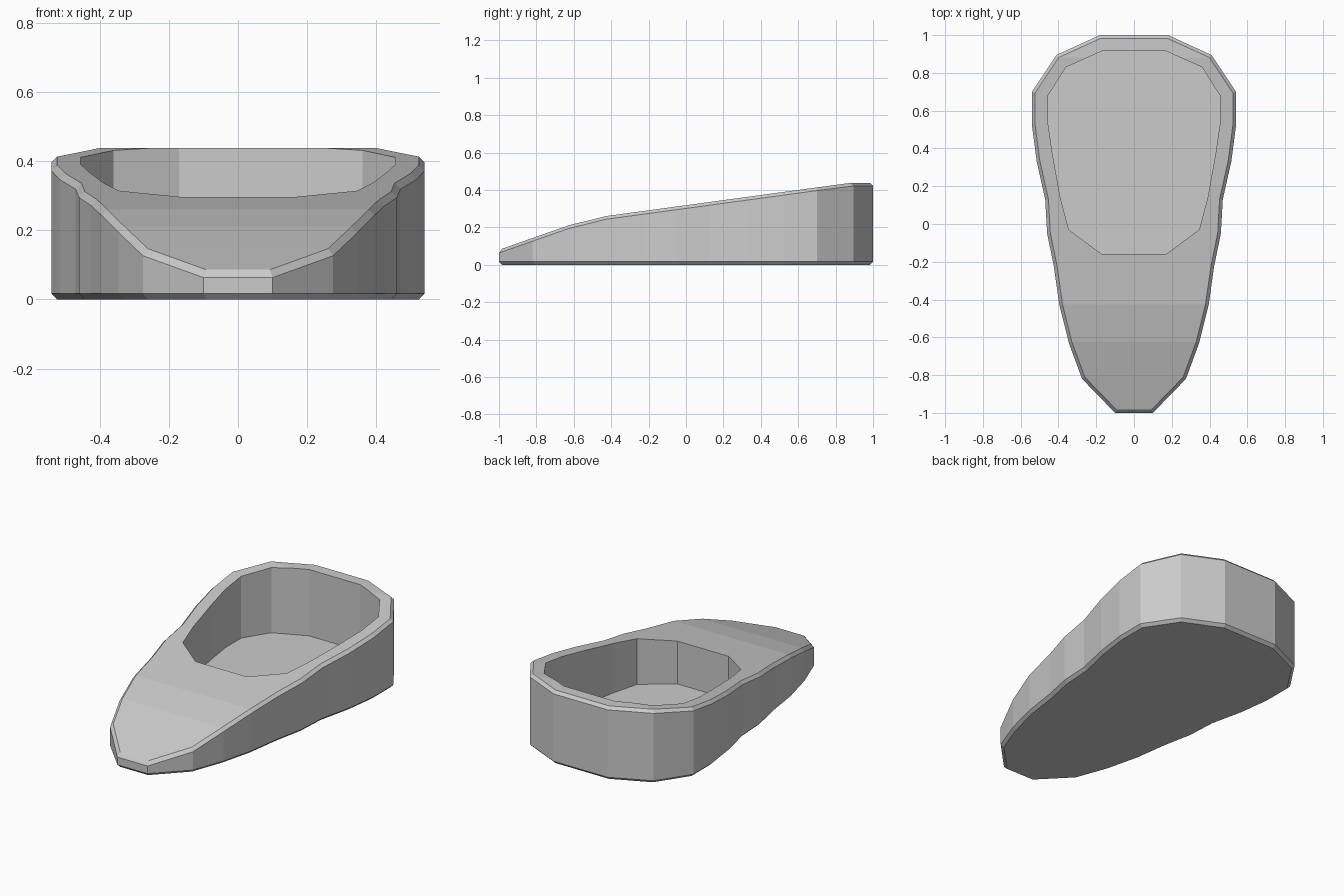
import bpy, bmesh
from mathutils import Vector

if "Cube" in bpy.data.objects:
    bpy.data.objects.remove(bpy.data.objects["Cube"])

# Right half outlines, front to back
BODY = [(0.10, -1.0), (0.275, -0.82), (0.345, -0.63), (0.395, -0.43), (0.425, -0.22),
        (0.46, -0.05), (0.47, 0.13), (0.515, 0.33), (0.54, 0.52), (0.54, 0.70),
        (0.41, 0.895), (0.18, 1.0)]
CAVITY = [(0.17, -0.16), (0.345, -0.03), (0.39, 0.14), (0.43, 0.36), (0.455, 0.53),
          (0.455, 0.68), (0.36, 0.83), (0.17, 0.915)]
SLOPE = [(-1.0, 0.08), (-0.63, 0.21), (-0.43, 0.26), (0.88, 0.438), (1.0, 0.438)]
CHAMFER = 0.017
FLOOR = 0.04


def height(y):
    for (y0, z0), (y1, z1) in zip(SLOPE, SLOPE[1:]):
        if y <= y1:
            return z0 + (z1 - z0) * (y - y0) / (y1 - y0)
    return SLOPE[-1][1]


def mirrored(half):
    return [Vector(p) for p in half] + [Vector((-x, y)) for x, y in reversed(half)]


def inset(loop, d):
    result = []
    for i, p in enumerate(loop):
        a = (p - loop[i - 1]).normalized()
        b = (loop[(i + 1) % len(loop)] - p).normalized()
        na, nb = Vector((-a.y, a.x)), Vector((-b.y, b.x))
        result.append(p + (na + nb) * d / (1 + na.dot(nb)))
    return result


def loft(name, rings, strip_top=False):
    bm = bmesh.new()
    loops = [[bm.verts.new(p) for p in ring] for ring in rings]
    n = len(loops[0])
    for lo, hi in zip(loops, loops[1:]):
        for i in range(n):
            j = (i + 1) % n
            bm.faces.new((lo[i], lo[j], hi[j], hi[i]))
    bm.faces.new(loops[0][::-1])
    top = loops[-1]
    if strip_top:
        for i in range(n // 2 - 1):
            bm.faces.new((top[i], top[i + 1], top[n - 2 - i], top[n - 1 - i]))
    else:
        bm.faces.new(top)
    bmesh.ops.recalc_face_normals(bm, faces=bm.faces)
    mesh = bpy.data.meshes.new(name)
    bm.to_mesh(mesh)
    bm.free()
    obj = bpy.data.objects.new(name, mesh)
    bpy.context.collection.objects.link(obj)
    return obj


# Sloping body with chamfered base and rim
outer = mirrored(BODY)
inner = inset(outer, CHAMFER)
body = loft("pan_body", [
    [(p.x, p.y, 0) for p in inner],
    [(p.x, p.y, CHAMFER) for p in outer],
    [(p.x, p.y, height(p.y) - CHAMFER) for p in outer],
    [(p.x, p.y, height(p.y)) for p in inner],
], strip_top=True)

# Straight-walled basin cut through the slope
hole = mirrored(CAVITY)
cutter = loft("basin_cutter", [[(p.x, p.y, z) for p in hole] for z in (FLOOR, 0.8)])
cutter.hide_render = True
cutter.hide_set(True)
cut = body.modifiers.new("basin", 'BOOLEAN')
cut.operation = 'DIFFERENCE'
cut.solver = 'EXACT'
cut.object = cutter

# Bake the cut and remove the helper
bpy.context.view_layer.objects.active = body
body.select_set(True)
bpy.ops.object.modifier_apply(modifier=cut.name)
bpy.data.objects.remove(cutter)
